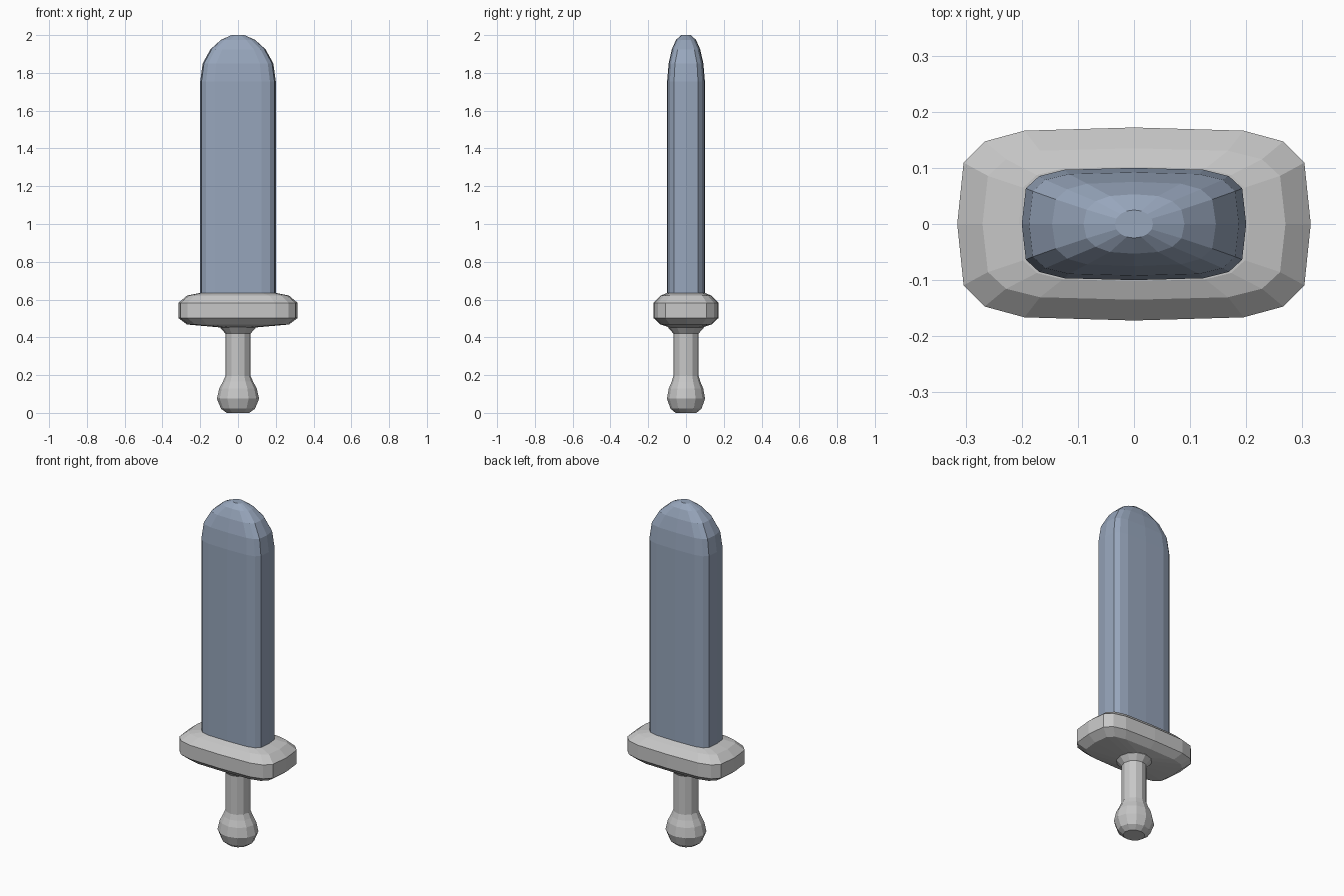
import bpy, bmesh, math

if "Cube" in bpy.data.objects:
    bpy.data.objects.remove(bpy.data.objects["Cube"])


def material(name, rgb):
    m = bpy.data.materials.new(name)
    m.diffuse_color = (*rgb, 1)
    m.use_nodes = True
    m.node_tree.nodes["Principled BSDF"].inputs["Base Color"].default_value = m.diffuse_color
    return m


steel = material("blue steel", (0.31, 0.38, 0.50))
grey = material("light grey", (0.57, 0.57, 0.57))

# Quarter of the rounded-rectangle outline, unit half-sizes
QUARTER = [(1, 0), (0.964, 0.635), (0.845, 0.855), (0.62, 0.967)]


def boxy(square):
    """16-sided outline: 1 = rounded rectangle, 0 = circle."""
    q = []
    for i, (x, y) in enumerate(QUARTER + [(0, 1)]):
        a = i * math.pi / 8
        q.append((x * square + math.cos(a) * (1 - square),
                  y * square + math.sin(a) * (1 - square)))
    half = q + [(-x, y) for x, y in reversed(q[:4])]
    return half + [(x, -y) for x, y in reversed(half[1:-1])]


def circle(n):
    return [(math.cos(2 * math.pi * i / n), math.sin(2 * math.pi * i / n)) for i in range(n)]


def loft(name, rings, mat):
    """rings: (z, half width, half depth, outline), bottom to top."""
    bm = bmesh.new()
    loops = [[bm.verts.new((x * rx, y * ry, z)) for x, y in outline]
             for z, rx, ry, outline in rings]
    for a, b in zip(loops, loops[1:]):
        n = len(a)
        for i in range(n):
            j = (i + 1) % n
            bm.faces.new((a[i], a[j], b[j], b[i]))
    bm.faces.new(loops[0][::-1])
    bm.faces.new(loops[-1])
    bmesh.ops.recalc_face_normals(bm, faces=bm.faces)
    me = bpy.data.meshes.new(name)
    bm.to_mesh(me)
    bm.free()
    me.materials.append(mat)
    ob = bpy.data.objects.new(name, me)
    bpy.context.collection.objects.link(ob)
    return ob


# Blade with rounded tip
loft("blade", [(z, x, y, boxy(s)) for z, x, y, s in [
    (0.61, 0.20, 0.10, 1), (1.755, 0.20, 0.10, 1), (1.85, 0.187, 0.092, 1),
    (1.925, 0.146, 0.075, 0.8), (1.975, 0.09, 0.053, 0.4), (2.0, 0.034, 0.025, 0)]], steel)

# Crossguard
loft("guard", [(z, x, y, boxy(s)) for z, x, y, s in [
    (0.452, 0.09, 0.085, 0), (0.468, 0.27, 0.135, 1), (0.502, 0.315, 0.172, 1),
    (0.583, 0.315, 0.172, 1), (0.621, 0.27, 0.135, 1), (0.634, 0.205, 0.102, 1)]], grey)

# Grip with flared collar
loft("grip", [(z, r, r, circle(12)) for z, r in [
    (0.16, 0.067), (0.42, 0.067), (0.452, 0.095), (0.46, 0.095)]], grey)

# Pommel
loft("pommel", [(z, x, y, circle(12)) for z, x, y in [
    (0.0, 0.06, 0.055), (0.022, 0.09, 0.082), (0.075, 0.112, 0.101),
    (0.13, 0.099, 0.091), (0.165, 0.08, 0.076), (0.195, 0.067, 0.067)]], grey)
